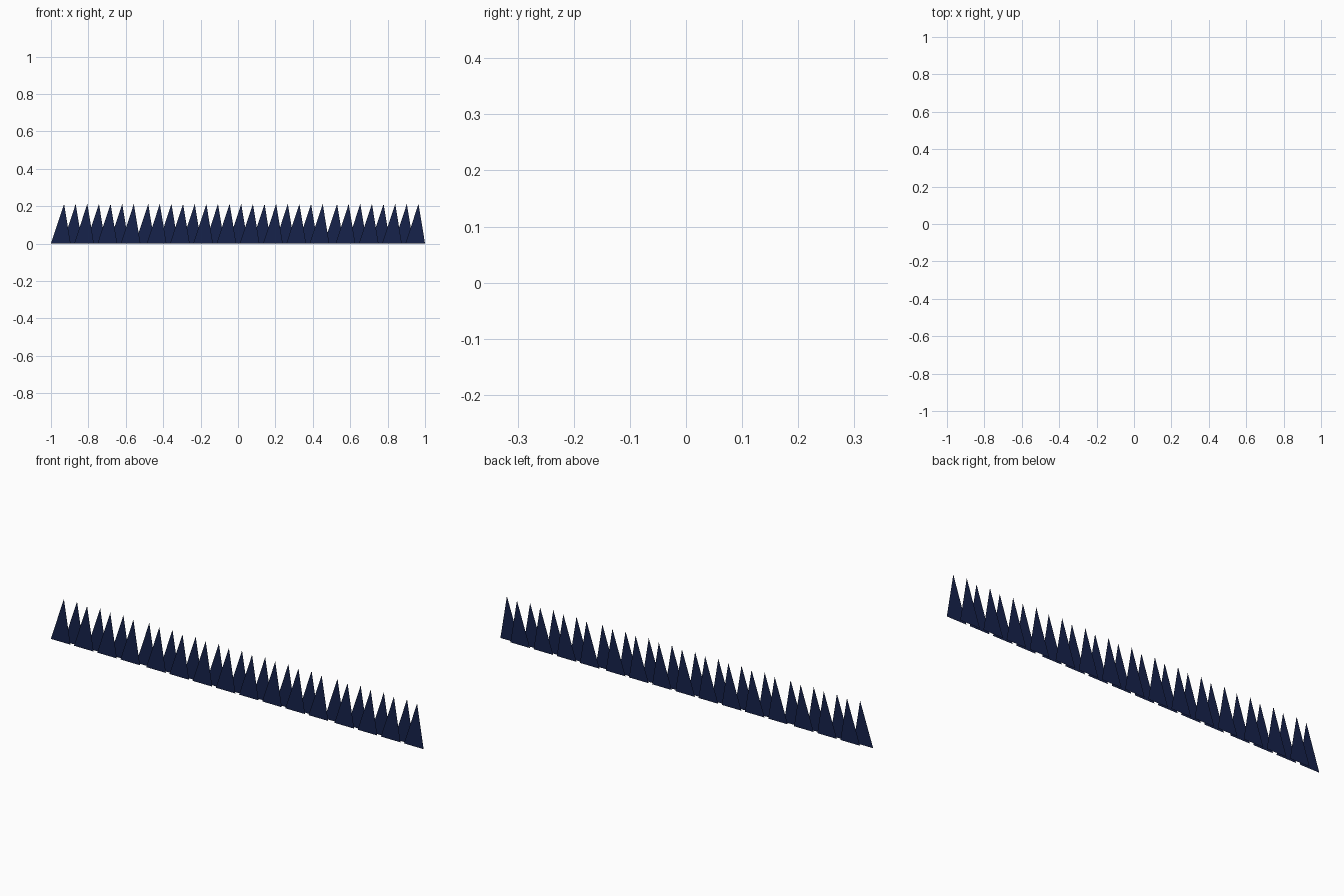
import bpy

if "Cube" in bpy.data.objects:
    bpy.data.objects.remove(bpy.data.objects["Cube"])

HEIGHT = 0.212
LEFT, RIGHT = 0.07, 0.035   # base reach on each side of the leaning tip
ROW_Y = 0.006

mat = bpy.data.materials.new("dark_navy")
mat.diffuse_color = (0.008, 0.016, 0.07, 1)
mat.use_nodes = True
mat.node_tree.nodes["Principled BSDF"].inputs["Base Color"].default_value = mat.diffuse_color


def blade_row(name, tips, y):
    # One row of flat triangular blades in a single upright plane
    verts, faces = [], []
    for x in tips:
        n = len(verts)
        verts += [(x - LEFT, y, 0), (x + RIGHT, y, 0), (x, y, HEIGHT)]
        faces.append((n, n + 1, n + 2))
    mesh = bpy.data.meshes.new(name)
    mesh.from_pydata(verts, [], faces)
    mesh.materials.append(mat)
    obj = bpy.data.objects.new(name, mesh)
    bpy.context.collection.objects.link(obj)
    return obj


# Blade tips, evenly spaced with two slightly wider gaps
tips = []
for i in range(31):
    x = -0.93 + i * 0.0622
    x += 0.0145 * ((i >= 7) + (i >= 23))
    tips.append(x)
# Fit the row exactly between x = -1 and x = 1
k = (1 - RIGHT + 0.93) / (tips[-1] + 0.93)
tips = [-0.93 + (x + 0.93) * k for x in tips]

# Two interleaved rows, a hair apart
blade_row("front_blades", tips[0::2], -ROW_Y)
blade_row("back_blades", tips[1::2], ROW_Y)
